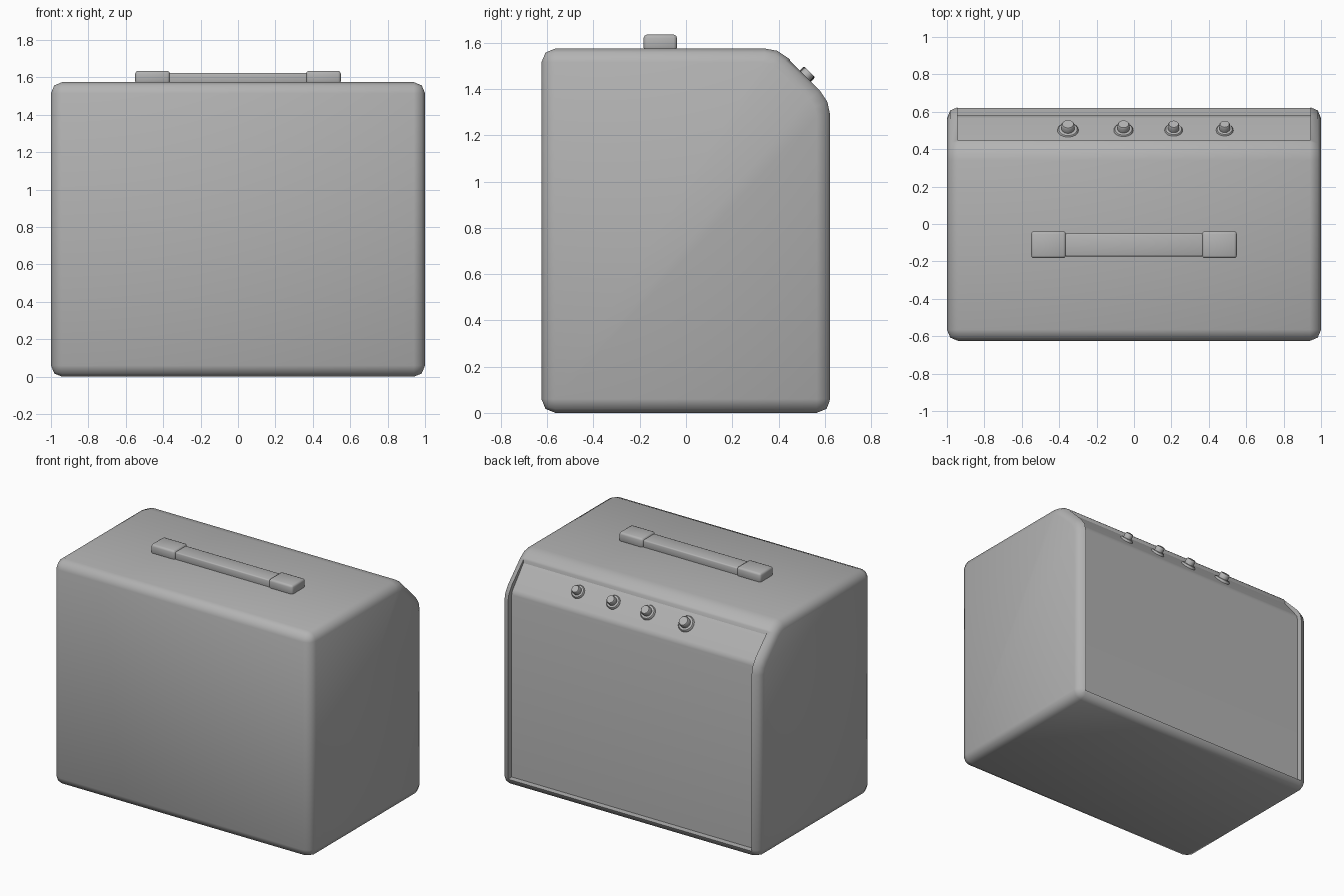
import bpy, bmesh, math
from mathutils import Matrix, Vector

if "Cube" in bpy.data.objects:
    bpy.data.objects.remove(bpy.data.objects["Cube"])

# Dark grey vinyl used on every part
grey = bpy.data.materials.new("dark_grey")
grey.diffuse_color = (0.45, 0.45, 0.45, 1)
grey.use_nodes = True
grey.node_tree.nodes["Principled BSDF"].inputs["Base Color"].default_value = grey.diffuse_color


def smooth(ob, angle):
    bpy.ops.object.select_all(action='DESELECT')
    ob.select_set(True)
    bpy.context.view_layer.objects.active = ob
    bpy.ops.object.shade_smooth_by_angle(angle=math.radians(angle))


def finish(bm, name, angle=40):
    bmesh.ops.recalc_face_normals(bm, faces=bm.faces)
    me = bpy.data.meshes.new(name)
    bm.to_mesh(me)
    bm.free()
    me.materials.append(grey)
    ob = bpy.data.objects.new(name, me)
    bpy.context.collection.objects.link(ob)
    smooth(ob, angle)
    return ob


def extrude_x(profile, half):
    """Side profile of (y, z) points stretched from -half to +half in x."""
    bm = bmesh.new()
    face = bm.faces.new([bm.verts.new((-half, y, z)) for y, z in profile])
    new = bmesh.ops.extrude_face_region(bm, geom=[face])['geom']
    bmesh.ops.translate(bm, vec=(2 * half, 0, 0),
                        verts=[g for g in new if isinstance(g, bmesh.types.BMVert)])
    bmesh.ops.recalc_face_normals(bm, faces=bm.faces)
    return bm


def bevel_sharp(bm, offset, segments, min_angle=60):
    edges = [e for e in bm.edges if e.calc_face_angle(0) > math.radians(min_angle)]
    bmesh.ops.bevel(bm, geom=edges, offset=offset, segments=segments,
                    profile=0.5, affect='EDGES', clamp_overlap=True)


def block(name, x0, x1, y0, y1, z0, z1, bevel):
    bm = bmesh.new()
    mat = (Matrix.Translation(((x0 + x1) / 2, (y0 + y1) / 2, (z0 + z1) / 2))
           @ Matrix.Diagonal((x1 - x0, y1 - y0, z1 - z0, 1)))
    bmesh.ops.create_cube(bm, size=1, matrix=mat)
    bevel_sharp(bm, bevel, 2)
    return finish(bm, name, 50)


# Cabinet shell with a sloped upper edge and rounded corners
shell = [(-0.625, 0), (0.625, 0), (0.625, 1.29), (0.613, 1.345), (0.58, 1.395),
         (0.44, 1.535), (0.395, 1.565), (0.34, 1.575), (-0.625, 1.575)]
bm = extrude_x(shell, 1.0)
bevel_sharp(bm, 0.06, 2)
cabinet = finish(bm, "cabinet", 50)

# Recess cut into the sloped and upright face
recess = extrude_x([(0.54, 0.05), (0.8, 0.05), (0.8, 1.75), (0.45, 1.75),
                    (0.45, 1.43), (0.54, 1.34)], 0.945)
cutter = finish(recess, "recess_cutter")
cutter.hide_render = True
mod = cabinet.modifiers.new("recess", 'BOOLEAN')
mod.object = cutter
mod.operation = 'DIFFERENCE'
mod.solver = 'EXACT'
bpy.context.view_layer.objects.active = cabinet
bpy.ops.object.modifier_apply(modifier=mod.name)
bpy.data.objects.remove(cutter)
smooth(cabinet, 50)

# Grille and control panel as one sheet, bent over a soft edge
finish(extrude_x([(0.53, 0.04), (0.58, 0.04), (0.58, 1.325), (0.575, 1.345),
                  (0.565, 1.36), (0.44, 1.512), (0.44, 1.42), (0.53, 1.33)], 0.95),
       "grille_and_control_panel")

# Carry handle: strap and two end caps
block("handle_strap", -0.37, 0.37, -0.173, -0.05, 1.565, 1.624, 0.008)
for side, x in (("left", -0.457), ("right", 0.457)):
    block("handle_cap_" + side, x - 0.0925, x + 0.0925, -0.183, -0.039, 1.565, 1.635, 0.014)

# Control knobs standing square to the sloped panel
knob_profile = [(1.0, -0.005), (1.0, 0.014), (0.88, 0.022), (0.62, 0.024),
                (0.62, 0.053), (0.53, 0.06), (0, 0.06)]
tilt = Matrix.Rotation(math.radians(-45), 4, 'X')
for i, (x, r) in enumerate([(-0.353, 0.056), (-0.056, 0.052), (0.212, 0.048), (0.485, 0.046)]):
    bm = bmesh.new()
    verts = [bm.verts.new((k * r, 0, h)) for k, h in knob_profile]
    edges = [bm.edges.new(p) for p in zip(verts, verts[1:])]
    bmesh.ops.spin(bm, geom=verts + edges, axis=(0, 0, 1), cent=(0, 0, 0),
                   angle=math.tau, steps=24)
    bmesh.ops.remove_doubles(bm, verts=bm.verts, dist=0.0005)
    bm.transform(Matrix.Translation(Vector((x, 0.492, 1.432))) @ tilt)
    finish(bm, f"knob_{i + 1}")
